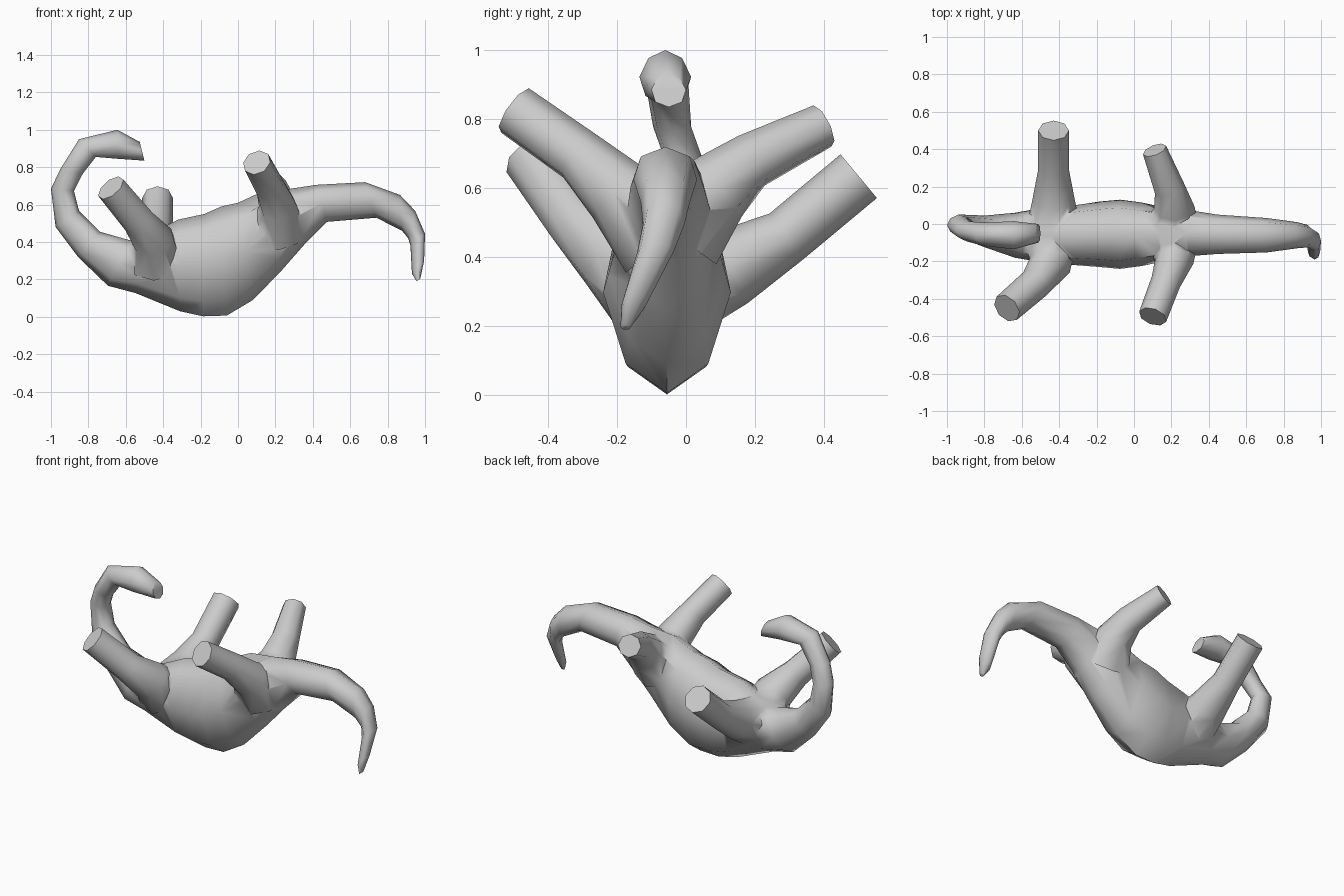
import bpy, bmesh, math
from mathutils import Vector

if "Cube" in bpy.data.objects:
    bpy.data.objects.remove(bpy.data.objects["Cube"])

SIDES = 8


def skin(name, rings):
    """Closed tube through a list of vertex rings."""
    bm = bmesh.new()
    loops = [[bm.verts.new(p) for p in ring] for ring in rings]
    for a, b in zip(loops, loops[1:]):
        for i in range(SIDES):
            j = (i + 1) % SIDES
            bm.faces.new((a[i], a[j], b[j], b[i]))
    bm.faces.new(loops[0][::-1])
    bm.faces.new(loops[-1])
    bmesh.ops.recalc_face_normals(bm, faces=bm.faces)
    mesh = bpy.data.meshes.new(name)
    bm.to_mesh(mesh)
    bm.free()
    ob = bpy.data.objects.new(name, mesh)
    bpy.context.collection.objects.link(ob)
    return ob


def oval(c, u, v, skew=0.0):
    ring = []
    for i in range(SIDES):
        a = 2 * math.pi * i / SIDES
        ring.append(c + u * math.cos(a) + v * math.sin(a) * (1 + skew * math.cos(a)))
    return ring


def limb(name, points):
    """Round limb through (x, y, z, radius) points."""
    pos = [Vector(p[:3]) for p in points]
    rings = []
    for i, p in enumerate(points):
        t = (pos[min(i + 1, len(pos) - 1)] - pos[max(i - 1, 0)]).normalized()
        u = (Vector((0, 0, 1)) - t * t.z).normalized()
        rings.append(oval(pos[i], u * p[3] * 1.03, t.cross(u) * p[3] * 1.03))
    return skin(name, rings)


# Head, neck, trunk and tail: belly side (x, z), back side (x, z), centre y, half width
spine = [
    (-.50, .835, -.525, .935, -.05, .05),
    (-.64, .845, -.645, 1.0, -.06, .075),
    (-.76, .855, -.85, .95, -.055, .062),
    (-.83, .765, -.95, .79, -.04, .055),
    (-.877, .674, -1.0, .685, -.005, .055),
    (-.85, .567, -.975, .48, -.015, .065),
    (-.738, .455, -.855, .32, -.04, .085),
    (-.58, .41, -.695, .166, -.06, .12),
    (-.44, .46, -.55, .128, -.06, .145),
    (-.32, .52, -.31, .03, -.06, .16),
    (-.18, .55, -.187, .003, -.055, .175),
    (-.09, .59, -.06, .007, -.055, .185),
    (.0, .61, .08, .09, -.055, .17),
    (.13, .67, .235, .25, -.055, .14),
    (.28, .685, .358, .39, -.05, .12),
    (.42, .706, .476, .508, -.055, .105),
    (.68, .72, .74, .53, -.06, .092),
    (.866, .652, .877, .46, -.06, .07),
    (.947, .567, .91, .42, -.065, .06),
    (1.0, .444, .922, .38, -.09, .052),
    (.995, .30, .93, .23, -.15, .036),
    (.975, .205, .955, .19, -.175, .015),
]
rings = []
for xa, za, xb, zb, y, w in spine:
    a, b = Vector((xa, y, za)), Vector((xb, y, zb))
    rings.append(oval((a + b) / 2, (a - b) / 2, Vector((0, w, 0)), .12))
body = skin("animal_body", rings)

# Four raised legs, from hip or shoulder to foot
legs = [
    limb("fore_leg_near", [(-.45, -.10, .30, .14), (-.45, -.22, .41, .11),
                           (-.53, -.32, .51, .085), (-.68, -.45, .69, .08)]),
    limb("fore_leg_far", [(-.43, -.02, .31, .14), (-.43, .13, .37, .11),
                          (-.43, .29, .46, .08), (-.43, .50, .635, .08)]),
    limb("hind_leg_near", [(.20, -.07, .47, .15), (.215, -.20, .59, .10),
                           (.17, -.31, .695, .078), (.10, -.495, .825, .075)]),
    limb("hind_leg_far", [(.20, -.02, .49, .15), (.215, .09, .60, .105),
                          (.19, .19, .68, .08), (.11, .395, .78, .064)]),
]

# Fuse the legs into the body
bpy.context.view_layer.objects.active = body
body.select_set(True)
for leg in legs:
    mod = body.modifiers.new(leg.name, 'BOOLEAN')
    mod.operation = 'UNION'
    mod.solver = 'EXACT'
    mod.object = leg
    bpy.ops.object.modifier_apply(modifier=mod.name)
    bpy.data.objects.remove(leg)

bpy.ops.object.shade_smooth_by_angle(angle=math.radians(62))
